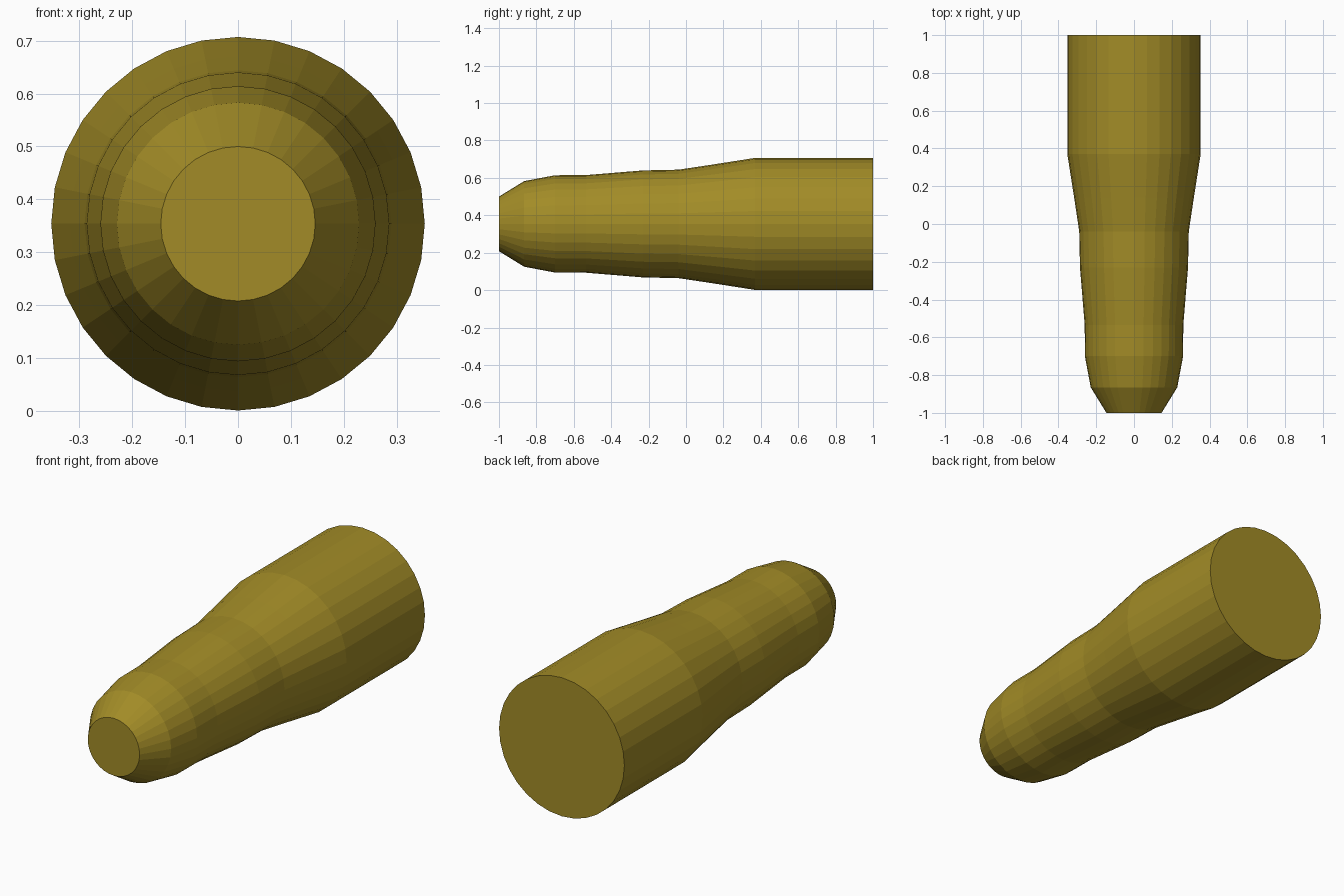
import bpy, bmesh
from math import sin, cos, tau

if "Cube" in bpy.data.objects:
    bpy.data.objects.remove(bpy.data.objects["Cube"])

SIDES = 32
CENTRE_Z = 0.354
# Profile along the axis: (y, radius), from narrow tip to wide base
PROFILE = [(-1.0, 0.146), (-0.865, 0.229), (-0.70, 0.260), (-0.535, 0.261),
           (-0.23, 0.286), (-0.04, 0.290), (0.14, 0.317), (0.37, 0.353), (1.0, 0.353)]

bm = bmesh.new()

# Rings of the turned body
rings = [[bm.verts.new((r * cos(tau * i / SIDES), y, CENTRE_Z + r * sin(tau * i / SIDES)))
          for i in range(SIDES)] for y, r in PROFILE]

# Side walls
for a, b in zip(rings, rings[1:]):
    for i in range(SIDES):
        j = (i + 1) % SIDES
        bm.faces.new((a[i], a[j], b[j], b[i]))

# Flat end caps
bm.faces.new(rings[0])
bm.faces.new(rings[-1])
bmesh.ops.recalc_face_normals(bm, faces=bm.faces)

mesh = bpy.data.meshes.new("tapered_body")
bm.to_mesh(mesh)
bm.free()
body = bpy.data.objects.new("tapered_body", mesh)
bpy.context.collection.objects.link(body)

# Brass colour
brass = bpy.data.materials.new("brass")
brass.diffuse_color = (0.36, 0.26, 0.02, 1)
brass.use_nodes = True
brass.node_tree.nodes["Principled BSDF"].inputs["Base Color"].default_value = brass.diffuse_color
mesh.materials.append(brass)
